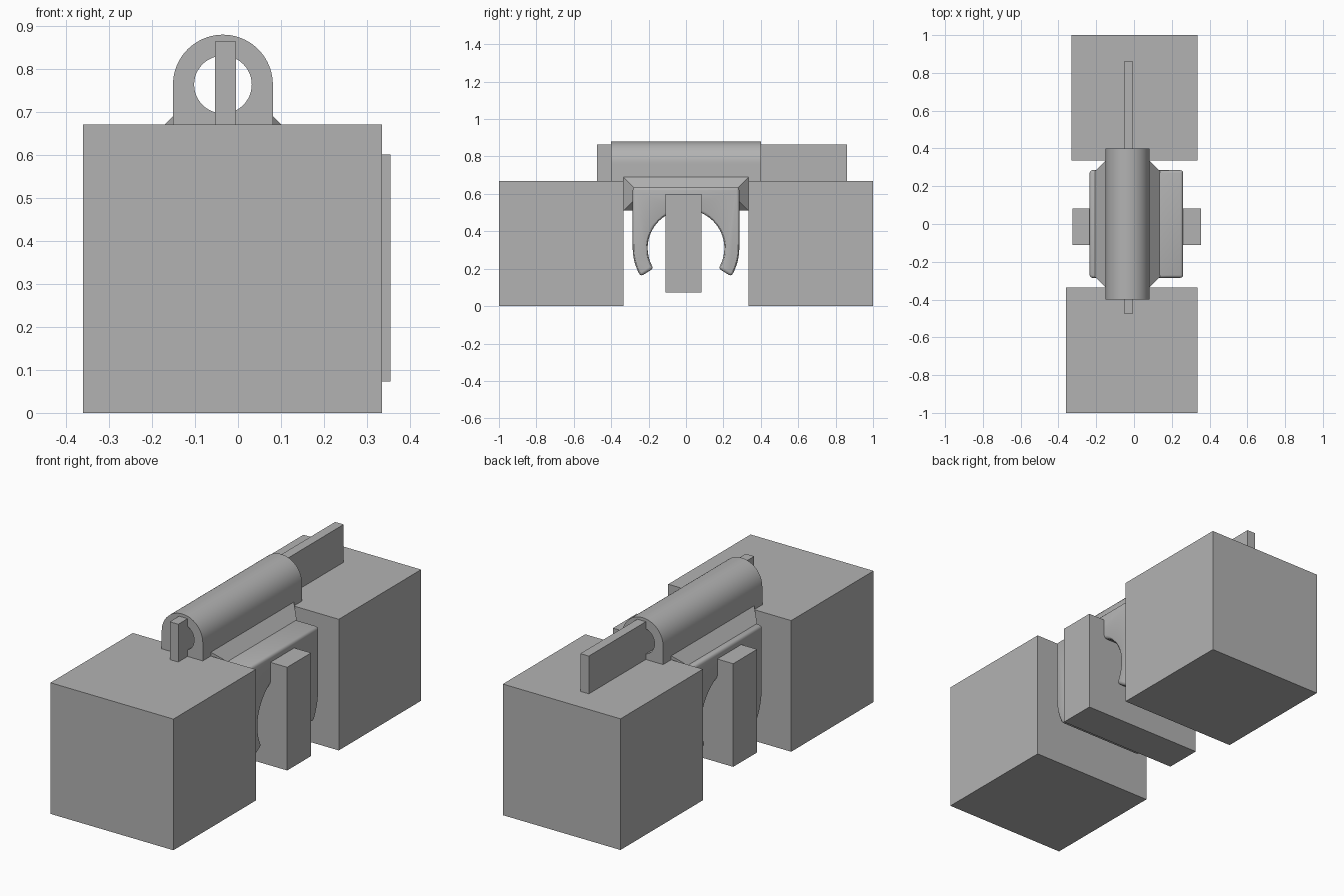
import bpy, bmesh, math

if "Cube" in bpy.data.objects:
    bpy.data.objects.remove(bpy.data.objects["Cube"])

grey = bpy.data.materials.new("plain grey")
grey.diffuse_color = (0.45, 0.45, 0.45, 1)
grey.use_nodes = True
grey.node_tree.nodes["Principled BSDF"].inputs["Base Color"].default_value = grey.diffuse_color


def finish(name, bm):
    bmesh.ops.recalc_face_normals(bm, faces=bm.faces[:])
    me = bpy.data.meshes.new(name)
    bm.to_mesh(me)
    bm.free()
    me.materials.append(grey)
    ob = bpy.data.objects.new(name, me)
    bpy.context.collection.objects.link(ob)
    return ob


def loft(name, rings):
    """Skin a list of matching point loops and cap both ends."""
    bm = bmesh.new()
    vs = [[bm.verts.new(p) for p in r] for r in rings]
    n = len(vs[0])
    for a, b in zip(vs, vs[1:]):
        for i in range(n):
            j = (i + 1) % n
            bm.faces.new((a[i], a[j], b[j], b[i]))
    bm.faces.new(vs[0])
    bm.faces.new(vs[-1])
    return finish(name, bm)


def rect(x, y, z0, z1):
    return [(x, y[0], z0), (x, y[1], z0), (x, y[1], z1), (x, y[0], z1)]


def box(name, x, y, z):
    return loft(name, [rect(x[0], y, *z), rect(x[1], y, *z)])


def arc(cx, cz, r, a0, a1, n):
    angles = [math.radians(a0 + (a1 - a0) * i / n) for i in range(n + 1)]
    return [(cx + r * math.cos(a), cz + r * math.sin(a)) for a in angles]


def apply_mods(ob):
    bpy.context.view_layer.objects.active = ob
    for m in list(ob.modifiers):
        bpy.ops.object.modifier_apply(modifier=m.name)


def boolean(ob, other, op):
    m = ob.modifiers.new(op, 'BOOLEAN')
    m.operation, m.object, m.solver = op, other, 'EXACT'
    apply_mods(ob)
    bpy.data.objects.remove(other)


# Two support blocks
box("front_block", (-0.36, 0.335), (-1, -0.335), (0, 0.67))
box("rear_block", (-0.33, 0.335), (0.335, 1), (0, 0.67))

# Bars through the tube and through the clip
box("long_bar", (-0.053, -0.005), (-0.475, 0.86), (0.67, 0.863))
box("cross_bar", (-0.325, 0.355), (-0.11, 0.083), (0.073, 0.6))

# Open snap clip, rounded along its edges
CZ = 0.31
profile = [(0.285, 0.635), (-0.285, 0.635)]
profile += arc(0, CZ, 0.285, 180, 212, 10)
profile += arc(0, CZ, 0.205, 212, -32, 48)
profile += arc(0, CZ, 0.285, -32, 0, 10)
clip = loft("connector_clip", [[(x, y, z) for y, z in profile] for x in (-0.235, 0.26)])
bev = clip.modifiers.new("round", 'BEVEL')
bev.width, bev.segments, bev.limit_method = 0.015, 3, 'ANGLE'
bev.angle_limit = math.radians(40)
apply_mods(clip)

# Chamfered saddle joining the clip to the tube
small, big = ((-0.275, 0.275), 0.57, 0.63), ((-0.335, 0.335), 0.51, 0.69)
saddle = loft("saddle", [rect(-0.211, *small), rect(-0.151, *big),
                         rect(0.081, *big), rect(0.141, *small)])

# Arched tube with a round bore
TX, TZ = -0.035, 0.763
arch = [(TX + 0.116, 0.67)] + arc(TX, TZ, 0.116, 0, 180, 40) + [(TX - 0.116, 0.67)]
tube = loft("tube", [[(x, y, z) for x, z in arch] for y in (-0.4, 0.4)])
bore = loft("bore", [[(x, y, z) for x, z in arc(TX, TZ, 0.067, 0, 360, 48)[:-1]]
                     for y in (-0.5, 0.5)])
boolean(tube, bore, 'DIFFERENCE')

# Join into one connector
boolean(clip, saddle, 'UNION')
boolean(clip, tube, 'UNION')
bpy.ops.object.select_all(action='DESELECT')
clip.select_set(True)
bpy.context.view_layer.objects.active = clip
bpy.ops.object.shade_smooth_by_angle(angle=math.radians(30))
